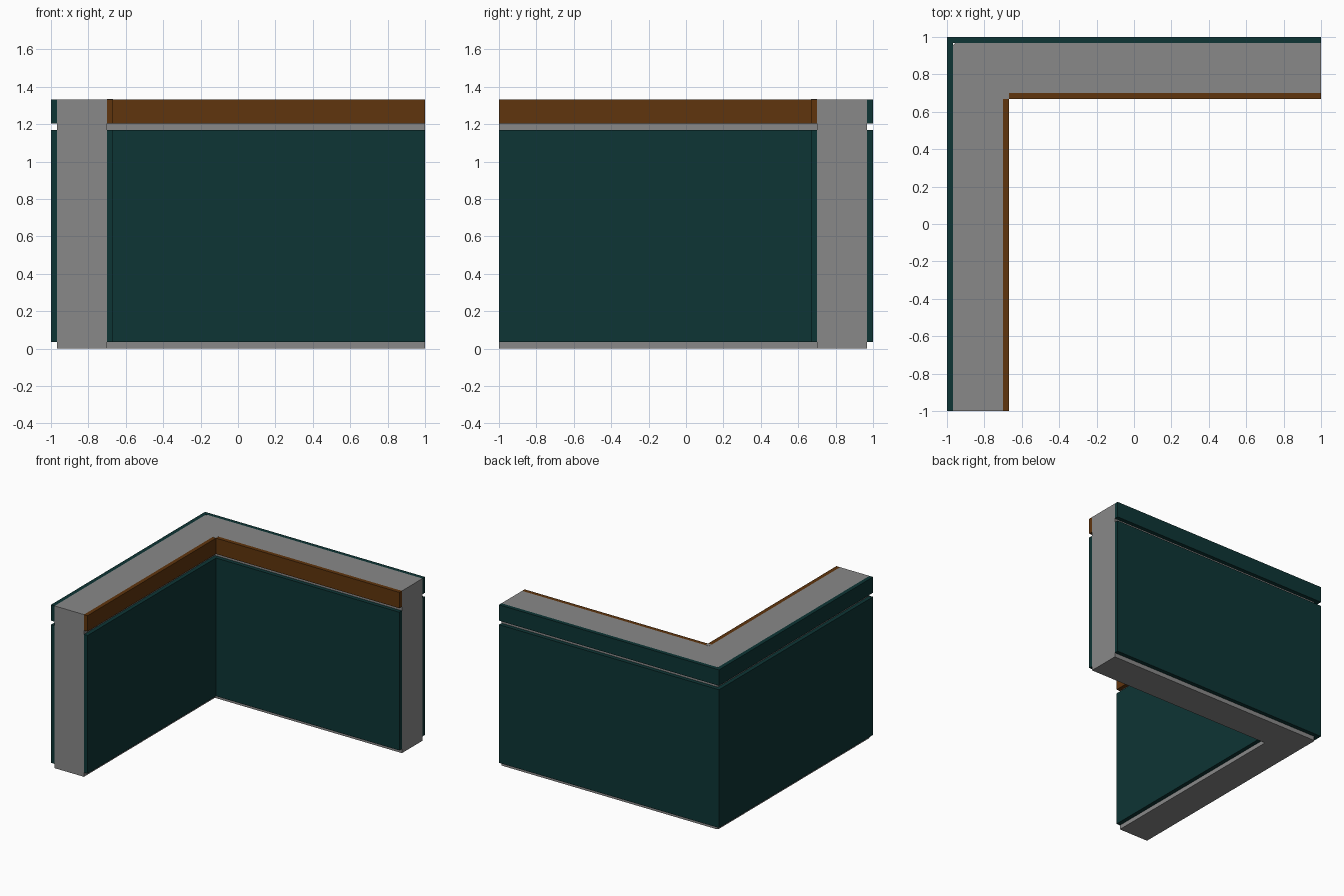
import bpy, bmesh

if "Cube" in bpy.data.objects:
    bpy.data.objects.remove(bpy.data.objects["Cube"])


def material(name, rgb):
    m = bpy.data.materials.new(name)
    m.diffuse_color = (*rgb, 1)
    m.use_nodes = True
    m.node_tree.nodes["Principled BSDF"].inputs["Base Color"].default_value = m.diffuse_color
    return m


GREY = material("grey plaster", (0.25, 0.25, 0.25))
TEAL = material("dark teal", (0.004, 0.035, 0.035))
BROWN = material("brown wood", (0.115, 0.035, 0.004))


def prism(name, pts, z0, z1, mat):
    """Extrude a plan outline between two heights."""
    bm = bmesh.new()
    face = bm.faces.new([bm.verts.new((x, y, z0)) for x, y in pts])
    ext = bmesh.ops.extrude_face_region(bm, geom=[face])
    for v in ext["geom"]:
        if isinstance(v, bmesh.types.BMVert):
            v.co.z = z1
    bmesh.ops.recalc_face_normals(bm, faces=bm.faces)
    me = bpy.data.meshes.new(name)
    bm.to_mesh(me)
    bm.free()
    me.materials.append(mat)
    ob = bpy.data.objects.new(name, me)
    bpy.context.collection.objects.link(ob)
    return ob


def corner(a, b, cut=0.0):
    """L-shaped outline: outer offset a, inner offset b, clipped outer corner."""
    outer = [(-a, a - cut), (-a + cut, a)] if cut else [(-a, a)]
    return [(-a, -1), *outer, (1, a), (1, b), (-b, b), (-b, -1)]


H = 1.333
OUT, CORE, IN, FACE = 1.0, 0.967, 0.70, 0.667

# Wall core
prism("wall_core", corner(CORE, IN, 0.01), 0, H, GREY)

# Cladding on both sides, with a shadow gap below the top band
for side, a, b, band in (("outer", OUT, CORE, TEAL), ("inner", IN, FACE, BROWN)):
    prism(side + "_panel", corner(a, b), 0.035, 1.17, TEAL)
    ob = prism(side + "_top_band", corner(a, b), 1.203, H, band)

# Grey cap over the inner corner of the top band
prism("corner_cap", [(-IN, FACE), (-FACE, FACE), (-FACE, IN), (-IN, IN)],
      H - 0.002, H + 0.001, GREY)
